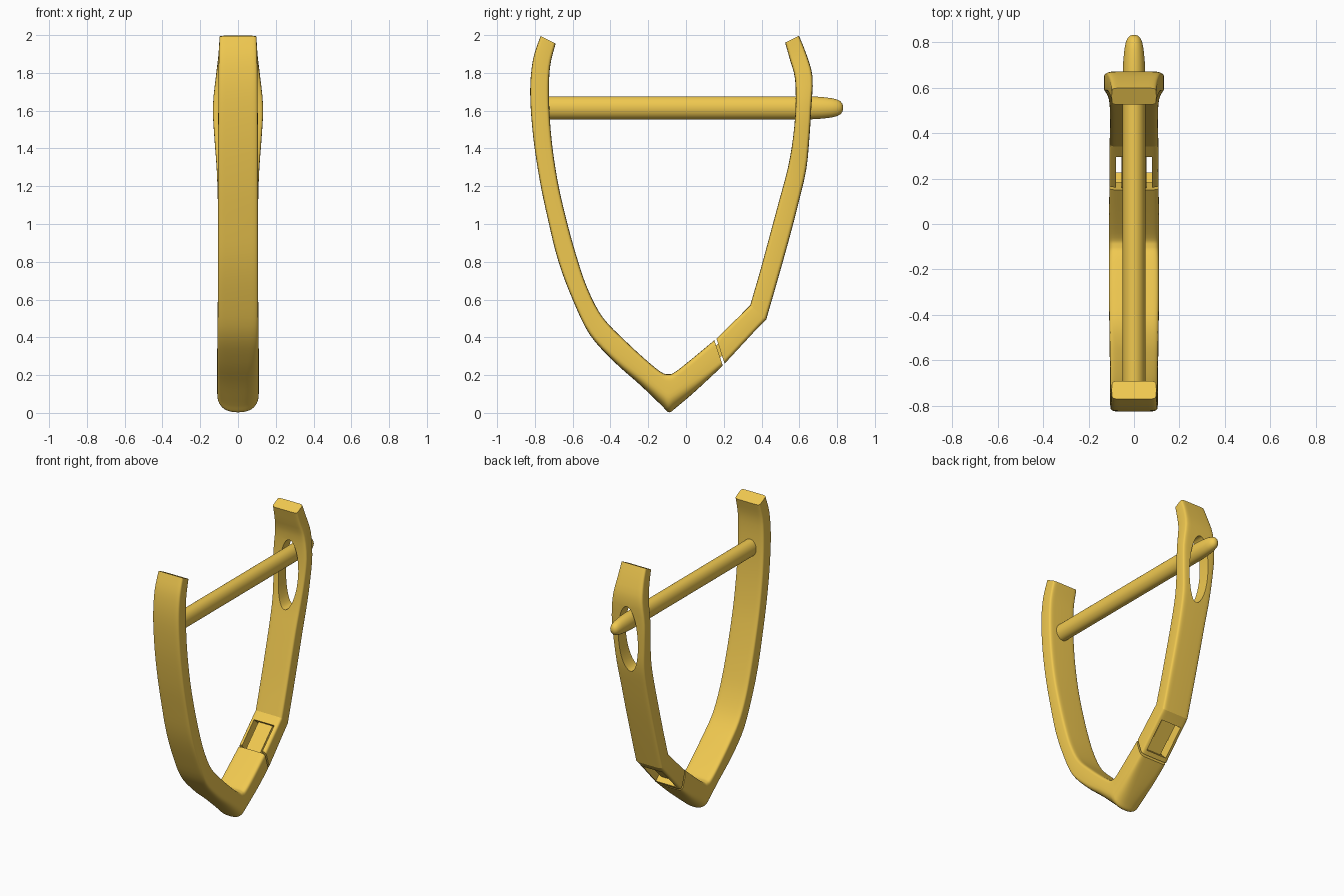
import bpy, bmesh, math
from mathutils import Matrix, Vector

if "Cube" in bpy.data.objects:
    bpy.data.objects.remove(bpy.data.objects["Cube"])

gold = bpy.data.materials.new("gold")
gold.diffuse_color = (0.87, 0.58, 0.08, 1)
gold.use_nodes = True
gold.node_tree.nodes["Principled BSDF"].inputs["Base Color"].default_value = gold.diffuse_color


def make_object(name, bm):
    bmesh.ops.recalc_face_normals(bm, faces=bm.faces)
    mesh = bpy.data.meshes.new(name)
    bm.to_mesh(mesh)
    bm.free()
    obj = bpy.data.objects.new(name, mesh)
    bpy.context.collection.objects.link(obj)
    mesh.materials.append(gold)
    return obj


def smooth(obj, angle=50):
    bpy.ops.object.select_all(action='DESELECT')
    obj.select_set(True)
    bpy.context.view_layer.objects.active = obj
    bpy.ops.object.shade_smooth_by_angle(angle=math.radians(angle))


def skin(name, rings):
    bm = bmesh.new()
    loops = [[bm.verts.new(p) for p in ring] for ring in rings]
    n = len(loops[0])
    for a, b in zip(loops, loops[1:]):
        for i in range(n):
            j = (i + 1) % n
            bm.faces.new((a[i], a[j], b[j], b[i]))
    bm.faces.new(loops[0])
    bm.faces.new(loops[-1][::-1])
    return make_object(name, bm)


def resample(rows, steps):
    # Catmull-Rom through the stations
    out = []
    for i in range(len(rows) - 1):
        p = [rows[max(i - 1, 0)], rows[i], rows[i + 1], rows[min(i + 2, len(rows) - 1)]]
        for k in range(steps):
            t = k / steps
            out.append([0.5 * (2 * b + (c - a) * t + (2 * a - 5 * b + 4 * c - d) * t * t
                               + (3 * b - a - 3 * c + d) * t ** 3) for a, b, c, d in zip(*p)])
    return out + [list(rows[-1])]


def spow(v, p):
    return math.copysign(abs(v) ** (2 / p), v)


def band(name, rows, steps, n=40):
    # station: inner y, inner z, outer y, outer z, half width, outer squareness
    rings = []
    for yi, zi, yo, zo, w, p in resample(rows, steps):
        ring = []
        for k in range(n):
            a = 2 * math.pi * k / n
            q = p if math.sin(a) > 0 else 8
            t = 0.5 + 0.5 * spow(math.sin(a), q)
            ring.append((w * spow(math.cos(a), q), yi + (yo - yi) * t, zi + (zo - zi) * t))
        rings.append(ring)
    return skin(name, rings)


def box(name, center, half, tilt):
    bm = bmesh.new()
    m = Matrix.Translation(center) @ Matrix.Rotation(tilt, 4, 'X') @ Matrix.Diagonal((*[2 * h for h in half], 1))
    bmesh.ops.create_cube(bm, size=1, matrix=m)
    return make_object(name, bm)


def cut(obj, cutter):
    mod = obj.modifiers.new("cut", 'BOOLEAN')
    mod.operation, mod.solver, mod.object = 'DIFFERENCE', 'EXACT', cutter
    bpy.context.view_layer.objects.active = obj
    bpy.ops.object.modifier_apply(modifier=mod.name)
    bpy.data.objects.remove(cutter)


# Front hoop: tall front arm, domed V tip, short leg up to the hinge
hoop = band("front_hoop", [
    (-.69, 1.955, -.77, 1.995, .098, 8), (-.72, 1.83, -.81, 1.87, .102, 8),
    (-.725, 1.66, -.825, 1.70, .104, 8), (-.712, 1.45, -.81, 1.47, .105, 8),
    (-.68, 1.23, -.775, 1.235, .105, 8), (-.635, 1.03, -.73, 1.02, .105, 8),
    (-.58, .83, -.675, .80, .106, 8), (-.52, .655, -.60, .60, .107, 8),
    (-.44, .505, -.51, .415, .108, 7), (-.32, .38, -.38, .27, .11, 5),
    (-.20, .27, -.245, .15, .11, 3.3), (-.13, .215, -.13, .04, .11, 2.5),
    (-.095, .205, -.09, .003, .11, 2.4), (-.06, .215, -.05, .03, .11, 2.5),
    (.03, .285, .05, .115, .11, 3.5), (.15, .385, .195, .25, .108, 7)], 4)
smooth(hoop)

# Rear arm, widened around the oval catch hole
arm = band("rear_arm", [
    (.34, .57, .425, .495, .106, 8), (.395, .76, .49, .72, .106, 8),
    (.445, .945, .55, .935, .106, 8), (.495, 1.13, .598, 1.12, .107, 8),
    (.54, 1.30, .637, 1.29, .113, 8), (.567, 1.46, .653, 1.45, .125, 8),
    (.58, 1.62, .664, 1.62, .133, 8), (.577, 1.77, .67, 1.78, .118, 8),
    (.55, 1.87, .637, 1.90, .104, 8), (.525, 1.96, .598, 1.997, .098, 8)], 3)
bm = bmesh.new()
bmesh.ops.create_cone(bm, cap_ends=True, segments=48, radius1=1, radius2=1, depth=1,
                      matrix=Matrix.Translation((0, .61, 1.485)) @ Matrix.Rotation(math.pi / 2, 4, 'X')
                      @ Matrix.Diagonal((.077, .24, .6, 1)))
cut(arm, make_object("hole_cutter", bm))
smooth(arm)

# Hinge fork below the rear arm, with a window holding the tongue
fork = band("hinge_fork", [
    (.34, .57, .425, .495, .106, 8), (.33, .56, .39, .46, .107, 8),
    (.161, .393, .205, .26, .108, 8)], 1)
cut(fork, box("window_cutter", (0, .255, .41), (.08, .11, .2), math.radians(45)))
smooth(fork)
tongue = box("hinge_tongue", (0, .25, .405), (.056, .14, .03), math.radians(45))
smooth(tongue)

# Oval ear post with a tapered rounded tip
post = skin("ear_post", [
    [(.05 * s * math.cos(2 * math.pi * k / 32), y, 1.615 + .061 * s * math.sin(2 * math.pi * k / 32))
     for k in range(32)]
    for y, s in [(-.76, 1), (.66, 1), (.72, .94), (.77, .84), (.80, .72), (.818, .56), (.828, .35), (.832, .1)]])
smooth(post)
